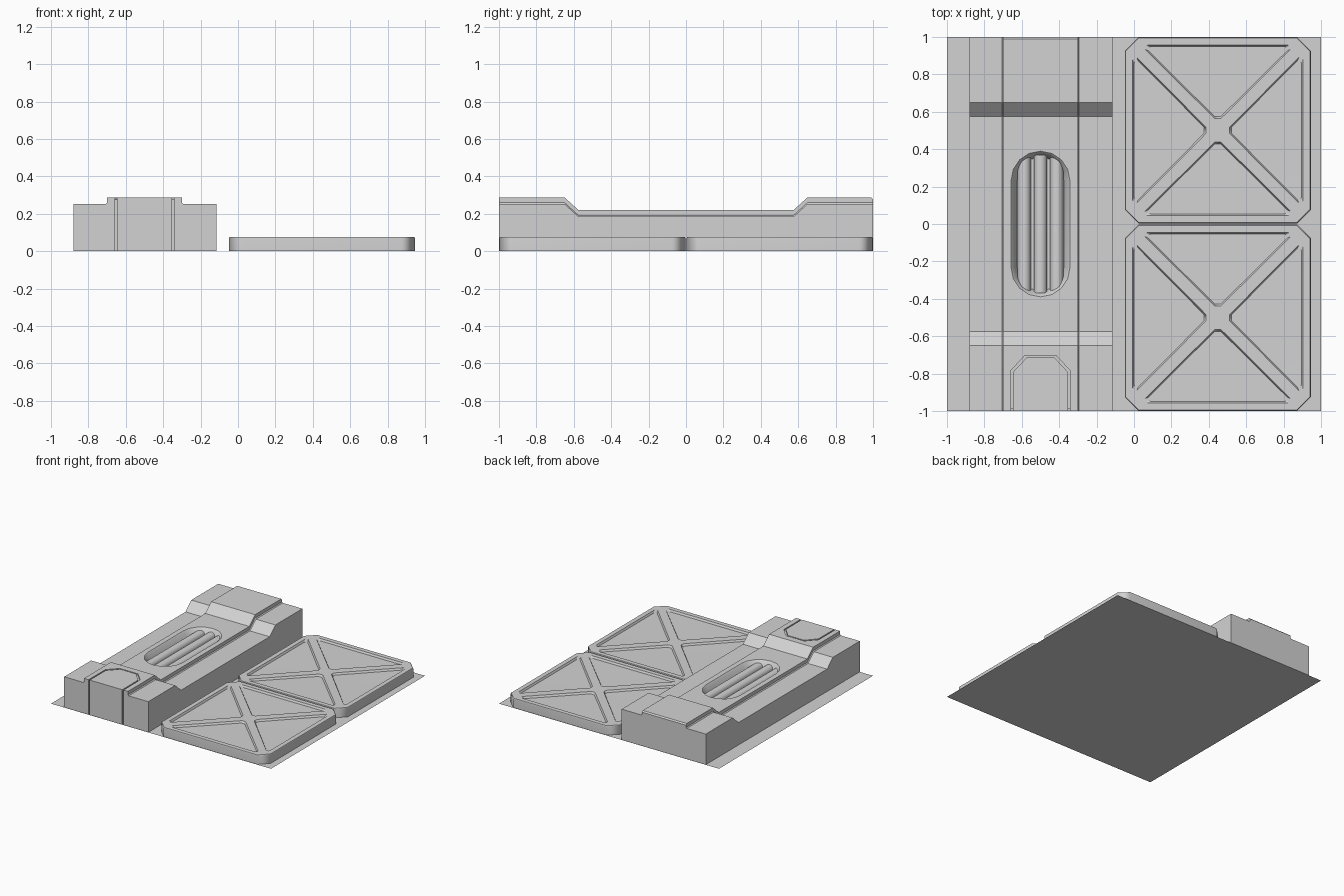
import bpy, bmesh, math
from math import sin, cos, pi

old = bpy.data.objects.get("Cube")
if old:
    bpy.data.objects.remove(old, do_unlink=True)

GREY = (0.65, 0.65, 0.65, 1)
grey = bpy.data.materials.new("plain_grey")
grey.use_nodes = True
grey.diffuse_color = GREY
grey.node_tree.nodes["Principled BSDF"].inputs["Base Color"].default_value = GREY


def loft(name, rings):
    """Closed solid through matching rings of points, capped at both ends."""
    bm = bmesh.new()
    loops = [[bm.verts.new(p) for p in ring] for ring in rings]
    n = len(loops[0])
    for a, b in zip(loops, loops[1:]):
        for i in range(n):
            j = (i + 1) % n
            bm.faces.new((a[i], a[j], b[j], b[i]))
    bm.faces.new(loops[0])
    bm.faces.new(loops[-1])
    bmesh.ops.recalc_face_normals(bm, faces=bm.faces)
    mesh = bpy.data.meshes.new(name)
    bm.to_mesh(mesh)
    bm.free()
    mesh.materials.append(grey)
    obj = bpy.data.objects.new(name, mesh)
    bpy.context.collection.objects.link(obj)
    return obj


def at(points, z):
    return [(x, y, z) for x, y in points]


def activate(obj):
    bpy.ops.object.select_all(action='DESELECT')
    obj.select_set(True)
    bpy.context.view_layer.objects.active = obj


def cut(obj, cutter):
    mod = obj.modifiers.new("cut", 'BOOLEAN')
    mod.operation = 'DIFFERENCE'
    mod.solver = 'EXACT'
    mod.object = cutter
    activate(obj)
    bpy.ops.object.modifier_apply(modifier=mod.name)
    bpy.data.objects.remove(cutter, do_unlink=True)


def smooth(obj, degrees):
    activate(obj)
    bpy.ops.object.shade_smooth_by_angle(angle=math.radians(degrees))


# Thin ground sheet
bpy.ops.mesh.primitive_plane_add(size=2)
sheet = bpy.context.object
sheet.name = "base_sheet"
sheet.data.materials.append(grey)

FLOOR = 0.001
CX = -0.5

# Long block with a raised centre ridge, swept along y
def section(y, base, ridge=0.035):
    left = [(-0.88, FLOOR), (-0.88, base), (-0.707, base), (-0.70, base + 0.007),
            (-0.70, base + ridge)]
    right = [(-0.30, base + ridge), (-0.30, base + 0.007), (-0.293, base),
             (-0.115, base), (-0.115, FLOOR)]
    return [(x, y, z) for x, z in left + right]


HIGH, LOW = 0.253, 0.185
block = loft("ridged_block", [
    section(-1, HIGH), section(-0.65, HIGH), section(-0.575, LOW),
    section(0.575, LOW), section(0.65, HIGH), section(0.99, HIGH),
    section(1, HIGH, 0.025)])

# Rounded slot with a bevelled rim
def stadium(radius, half=0.232, steps=8):
    pts = []
    for end, start in ((1, 0), (-1, pi)):
        for i in range(steps + 1):
            a = start + pi * i / steps
            pts.append((CX + radius * cos(a), end * half + radius * sin(a)))
    return pts


cut(block, loft("slot_cutter", [
    at(stadium(0.125), 0.145), at(stadium(0.148), 0.211),
    at(stadium(0.159), 0.2215), at(stadium(0.159), 0.30)]))

# Ribs in the slot
for i, x in enumerate((-0.087, 0, 0.087)):
    bpy.ops.mesh.primitive_cylinder_add(
        vertices=20, radius=0.035, depth=0.74,
        location=(CX + x, 0, 0.165), rotation=(pi / 2, 0, 0))
    rib = bpy.context.object
    rib.name = f"slot_rib_{i + 1}"
    rib.data.materials.append(grey)
    smooth(rib, 40)

# Front panel outlined by a narrow groove
def panel(inset, front):
    w, back = 0.158 - inset, -0.703 - inset
    half = [(w, front), (w, back - 0.08), (w - 0.075, back)]
    return ([(CX + x, y) for x, y in half]
            + [(CX - x, y) for x, y in reversed(half)])


TOP = HIGH + 0.035
cut(block, loft("panel_cutter", [at(panel(0, -1.1), -0.1), at(panel(0, -1.1), 0.5)]))
loft("front_panel", [at(panel(0.01, -1), FLOOR), at(panel(0.01, -1), TOP)])
loft("panel_groove_floor", [at(panel(0, -0.988), FLOOR), at(panel(0, -0.988), TOP - 0.012)])

# Square tiles with chamfered corners and four triangular recesses
TX, HALF, TILE_TOP = 0.448, 0.497, 0.077


def octagon(cy, inset):
    h, c = HALF - inset, HALF - 0.072 - inset * 0.4
    pts = [(h, -c), (h, c), (c, h), (-c, h), (-h, c), (-h, -c), (-c, -h), (c, -h)]
    return [(TX + x, cy + y) for x, y in pts]


def triangle(cy, turn, inset):
    base, apex = 0.456 - inset, 0.062 + inset * 1.4
    wide = 0.39 - inset * 2.2
    half = [(0.016, apex), (wide, base - 0.022), (wide - 0.004, base - 0.006),
            (wide - 0.016, base)]
    pts = half + [(-u, v) for u, v in reversed(half)]
    c, s = round(cos(turn)), round(sin(turn))
    return [(TX + u * c - v * s, cy + u * s + v * c) for u, v in pts]


for name, cy in (("front_tile", -0.501), ("back_tile", 0.501)):
    tile = loft(name, [
        at(octagon(cy, 0), FLOOR), at(octagon(cy, 0), TILE_TOP - 0.006),
        at(octagon(cy, 0.004), TILE_TOP)])
    for k in range(4):
        turn = k * pi / 2
        cut(tile, loft("recess_cutter", [
            at(triangle(cy, turn, 0.008), TILE_TOP - 0.016),
            at(triangle(cy, turn, 0), TILE_TOP),
            at(triangle(cy, turn, 0), TILE_TOP + 0.05)]))
    smooth(tile, 46)
    normals = tile.modifiers.new("even_shading", 'WEIGHTED_NORMAL')
    normals.keep_sharp = True

smooth(block, 30)
